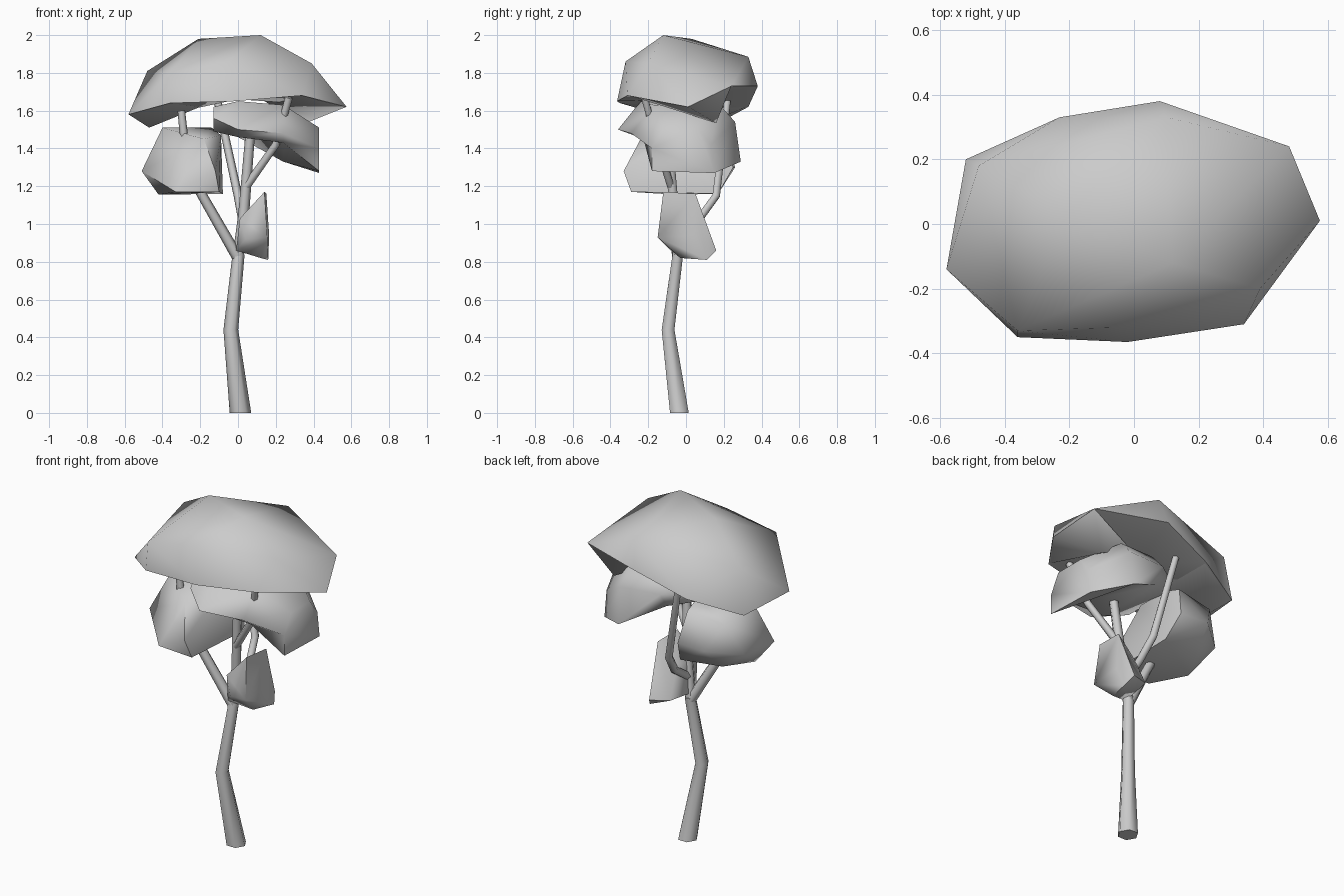
import bpy, bmesh, math
from mathutils import Vector


def finish(bm, name, angle):
    bmesh.ops.recalc_face_normals(bm, faces=bm.faces[:])
    mesh = bpy.data.meshes.new(name)
    bm.to_mesh(mesh)
    bm.free()
    obj = bpy.data.objects.new(name, mesh)
    bpy.context.collection.objects.link(obj)
    bpy.ops.object.select_all(action='DESELECT')
    obj.select_set(True)
    bpy.context.view_layer.objects.active = obj
    bpy.ops.object.shade_smooth_by_angle(angle=math.radians(angle))
    return obj


def loft(name, rings, angle=65):
    """Skin between rings of equal point count and cap both ends."""
    bm = bmesh.new()
    loops = [[bm.verts.new(p) for p in ring] for ring in rings]
    n = len(loops[0])
    for a, b in zip(loops, loops[1:]):
        for i in range(n):
            j = (i + 1) % n
            bm.faces.new((a[i], a[j], b[j], b[i]))
    bm.faces.new(loops[0])
    bm.faces.new(loops[-1])
    return finish(bm, name, angle)


def limb(name, path, radii, sides=6):
    """Tapered six-sided tube along a path, without twist."""
    up = Vector((0, 0, 1))
    pts = [Vector(p) for p in path]
    rings = []
    for i, (p, r) in enumerate(zip(pts, radii)):
        d = pts[min(i + 1, len(pts) - 1)] - pts[max(i - 1, 0)]
        q = up.rotation_difference(up if p.z == 0 else d)
        rings.append([p + q @ Vector((r * math.cos(t), r * math.sin(t), 0))
                      for t in (2 * math.pi * k / sides for k in range(sides))])
    return loft(name, rings)


def clump(name, points, hollow=None):
    """Faceted leaf mass around a few corner points; hollow arches its underside."""
    bm = bmesh.new()
    for p in points:
        bm.verts.new(p)
    bmesh.ops.convex_hull(bm, input=bm.verts[:])
    loose = [v for v in bm.verts if not v.link_faces]
    bmesh.ops.delete(bm, geom=loose, context='VERTS')
    if hollow:
        bmesh.ops.recalc_face_normals(bm, faces=bm.faces[:])
        bm.normal_update()
        under = [f for f in bm.faces if f.normal.z < -0.6]
        bmesh.ops.delete(bm, geom=under, context='FACES')
        centre = bm.verts.new(hollow)
        for e in [e for e in bm.edges if e.is_boundary]:
            bm.faces.new((e.verts[0], e.verts[1], centre))
    return finish(bm, name, 65)


# Trunk and branches
fork = (0.0, -0.045, 0.82)
limb("trunk", [(0.013, -0.035, 0), (-0.038, -0.095, 0.44), (0.003, -0.043, 0.84)],
     (0.057, 0.039, 0.032))
limb("main_branch", [fork, (0.03, -0.06, 1.05), (0.068, -0.1, 1.52)], (0.03, 0.029, 0.025))
limb("left_branch", [fork, (-0.2, -0.1, 1.17), (-0.28, -0.13, 1.4), (-0.3, -0.13, 1.6)],
     (0.03, 0.026, 0.023, 0.02))
limb("right_branch", [(0.045, -0.08, 1.2), (0.2, -0.15, 1.42), (0.27, -0.22, 1.67)],
     (0.022, 0.02, 0.02))
limb("back_branch", [(0.02, -0.05, 0.95), (0.02, 0.08, 1.04), (0.0, 0.16, 1.15), (-0.11, 0.22, 1.66)],
     (0.024, 0.023, 0.023, 0.02))

# Broad top canopy, arched below, with lips hanging down at both ends
clump("top_canopy", [
    (-0.21, 0.03, 1.98), (0.12, -0.12, 2.0), (0.1, 0.33, 1.885), (-0.48, 0.18, 1.81),
    (-0.36, -0.33, 1.80), (0.39, -0.2, 1.85), (-0.05, -0.32, 1.86),
    (-0.58, -0.14, 1.58), (-0.52, 0.2, 1.55), (-0.23, 0.33, 1.62), (0.08, 0.38, 1.73),
    (0.48, 0.24, 1.73), (0.575, 0.01, 1.62), (0.34, -0.31, 1.68), (-0.02, -0.365, 1.65),
    (-0.36, -0.35, 1.64)], hollow=(0.0, 0.02, 1.66))
clump("canopy_right_lip", [
    (0.574, 0.01, 1.62), (0.479, 0.239, 1.73), (0.34, -0.3, 1.68),
    (0.36, 0.16, 1.535), (0.12, 0.12, 1.66)])
clump("canopy_left_lip", [
    (-0.579, -0.14, 1.58), (-0.519, 0.199, 1.55), (-0.36, -0.34, 1.64),
    (-0.47, 0.05, 1.51), (-0.2, 0.05, 1.62), (-0.23, 0.32, 1.62)])

# Right clump, bent down at its outer end: cross-sections along x
sections = [
    (-0.13, [(-.2, 1.49), (-.26, 1.56), (-.22, 1.62), (.1, 1.62), (.15, 1.55), (.1, 1.49)]),
    (0.0, [(-.25, 1.46), (-.36, 1.5), (-.24, 1.65), (.15, 1.65), (.24, 1.55), (.18, 1.46)]),
    (0.24, [(-.22, 1.43), (-.29, 1.48), (-.17, 1.63), (.18, 1.63), (.26, 1.54), (.29, 1.33)]),
    (0.43, [(-.18, 1.28), (-.18, 1.4), (-.12, 1.51), (.06, 1.51), (.13, 1.42), (.15, 1.27)]),
]
loft("right_clump", [[(x, y, z) for y, z in s] for x, s in sections])

# Left clump
clump("left_clump", [
    (-0.51, -0.1, 1.28), (-0.47, 0.12, 1.27), (-0.42, -0.05, 1.155), (-0.33, -0.27, 1.17),
    (-0.1, -0.29, 1.17), (-0.12, -0.33, 1.28), (-0.18, -0.24, 1.45), (-0.4, -0.05, 1.51),
    (-0.14, 0.1, 1.51), (-0.09, -0.05, 1.47), (-0.08, 0.17, 1.16), (-0.12, 0.25, 1.3),
    (-0.15, 0.2, 1.48), (-0.3, 0.26, 1.3), (-0.33, 0.13, 1.17), (-0.38, 0.18, 1.45)])

# Small low clump by the fork
clump("low_clump", [
    (-0.01, -0.08, 0.86), (0.01, -0.12, 1.03), (0.14, -0.12, 1.17), (0.15, 0.05, 1.16),
    (0.03, 0.04, 1.05), (0.155, -0.15, 0.93), (0.12, -0.03, 0.82), (0.16, 0.11, 0.81),
    (0.13, 0.16, 0.86), (0.04, -0.13, 0.92), (0.165, 0.05, 0.94), (0.02, 0.12, 0.87)])
